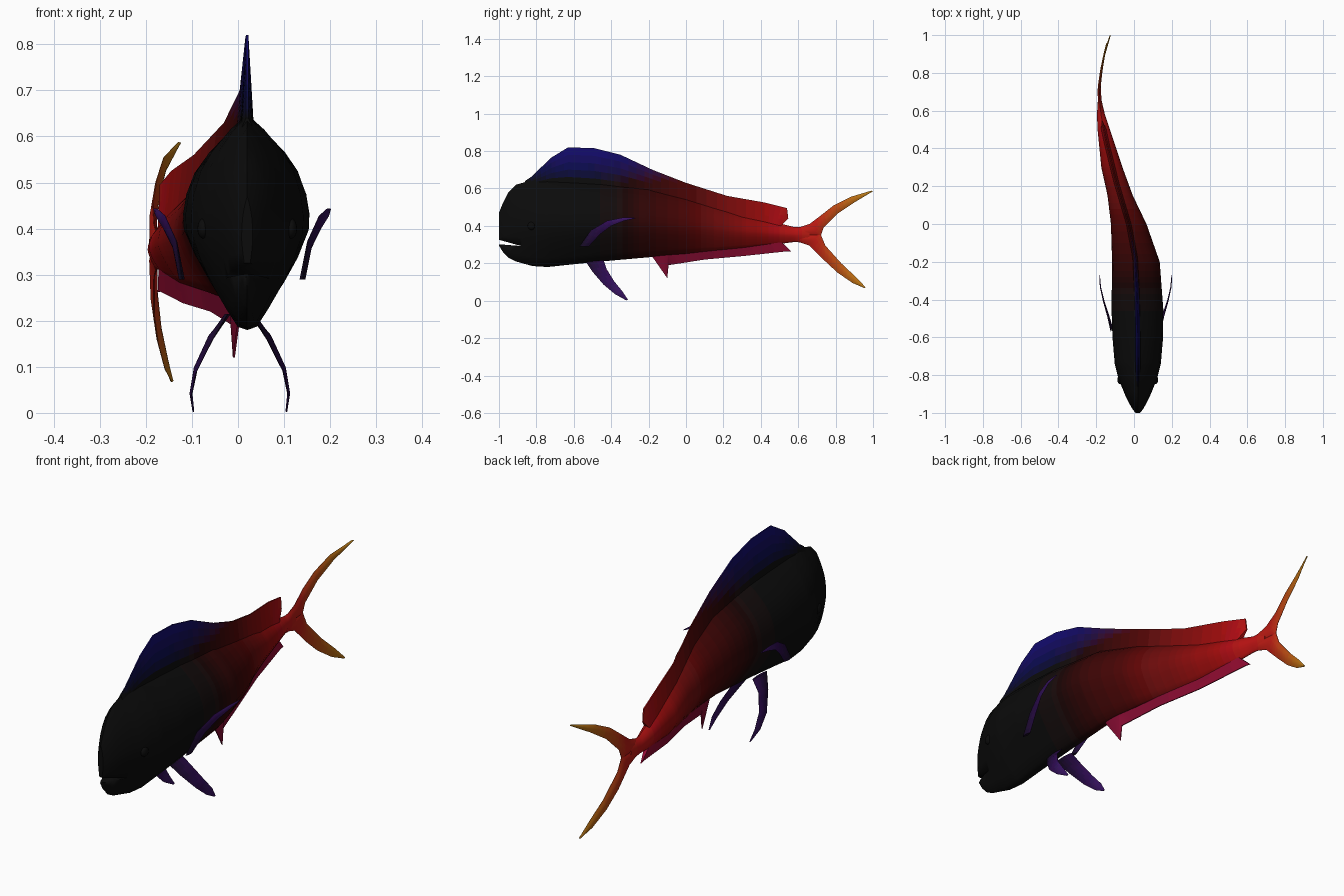
import bpy, bmesh, math
from mathutils import Vector

if "Cube" in bpy.data.objects:
    bpy.data.objects.remove(bpy.data.objects["Cube"])

MATS = {}


def material(c):
    """Shared material for a colour, rounded to a limited palette."""
    key = tuple(round(v ** (1 / 2.2) * 40) for v in c)
    if key not in MATS:
        m = bpy.data.materials.new("tint_%d_%d_%d" % key)
        m.diffuse_color = (*[(k / 40) ** 2.2 for k in key], 1)
        m.use_nodes = True
        m.node_tree.nodes["Principled BSDF"].inputs["Base Color"].default_value = m.diffuse_color
        MATS[key] = m
    return MATS[key]


def table(rows, t):
    """Linear interpolation in rows of (t, values...)."""
    if t <= rows[0][0]:
        return rows[0][1:]
    for a, b in zip(rows, rows[1:]):
        if t <= b[0]:
            f = (t - a[0]) / (b[0] - a[0])
            return [p + (q - p) * f for p, q in zip(a[1:], b[1:])]
    return rows[-1][1:]


def mix(a, b, f):
    f = max(0, min(1, f))
    return [p + (q - p) * f for p, q in zip(a, b)]


# Colour gradients
FLAME = [(-0.5, .003, .003, .003), (-0.3, .012, .002, .002), (0, .075, .002, .002),
         (0.3, .25, .003, .003), (0.55, .48, .005, .006), (0.7, .5, .012, .005),
         (0.82, .48, .08, .005), (1.0, .5, .24, .01)]
BLUE, PURPLE, CRIMSON = (.006, .004, .15), (.035, .005, .11), (.25, .004, .04)


def skin(p):
    return table(FLAME, p.y)


def dorsal_tint(p):
    return mix(skin(p), BLUE, (p.z - .64) / .15 if p.y < 0 else 0)


def anal_tint(p):
    return mix(skin(p), CRIMSON, .8)


def loft(name, rings, tint):
    """Skin closed rings, cap the ends, colour each face and smooth it."""
    bm = bmesh.new()
    vr = [[bm.verts.new(p) for p in r] for r in rings]
    n = len(vr[0])
    for a, b in zip(vr, vr[1:]):
        for i in range(n):
            bm.faces.new((a[i], a[(i + 1) % n], b[(i + 1) % n], b[i]))
    bm.faces.new(vr[0])
    bm.faces.new(vr[-1])
    bmesh.ops.recalc_face_normals(bm, faces=bm.faces)
    me = bpy.data.meshes.new(name)
    slots = {}
    for f in bm.faces:
        m = material(tint(f.calc_center_median()))
        if m.name not in slots:
            slots[m.name] = len(slots)
            me.materials.append(m)
        f.material_index = slots[m.name]
    bm.to_mesh(me)
    bm.free()
    me.shade_smooth()
    me.set_sharp_from_angle(angle=math.radians(40))
    ob = bpy.data.objects.new(name, me)
    bpy.context.collection.objects.link(ob)
    return ob


def fin(name, pairs, thick, tint, lens=False, cuts=4, across=5):
    """Thin fin between matching inner and outer edge points."""
    pairs = [(Vector(a), Vector(b)) for a, b in pairs]
    rows = []
    for (a, b), (c, d) in zip(pairs, pairs[1:]):
        rows += [(a.lerp(c, i / cuts), b.lerp(d, i / cuts)) for i in range(cuts)]
    rows.append(pairs[-1])
    rings = []
    for k, (inner, outer) in enumerate(rows):
        taper = 1 - .7 * k / (len(rows) - 1) if lens else 1
        side = []
        for i in range(across + 1):
            s = i / across
            w = math.sin(math.pi * s) + .1 if lens else 1.1 - .9 * s
            side.append((inner.lerp(outer, s), Vector((thick * taper * w, 0, 0))))
        rings.append([p + o for p, o in side] + [p - o for p, o in reversed(side)])
    return loft(name, rings, tint)


# Body stations: y, centre x, half width, top z, bottom z
BODY = [(-1, .02, .012, .47, .295), (-.98, .02, .028, .52, .262), (-.95, .02, .045, .58, .23),
        (-.91, .02, .065, .62, .21), (-.82, .02, .102, .645, .185), (-.74, .02, .122, .648, .18),
        (-.6, .02, .134, .64, .195), (-.45, .018, .137, .63, .21), (-.2, .01, .126, .6, .232),
        (0, -.028, .094, .55, .25), (.15, -.073, .067, .505, .265), (.3, -.117, .056, .46, .28),
        (.5, -.16, .033, .413, .303), (.58, -.175, .021, .393, .314), (.66, -.182, .009, .395, .308)]
SPINE = [r[:2] for r in BODY] + [(.72, -.185), (.85, -.168), (.96, -.143), (1, -.125)]
SECTION = [(0, 1), (.3, .93), (.62, .83), (.82, .74), (.95, .63), (1, .53), (.99, .45),
           (.82, .32), (.6, .2), (.38, .1), (.17, .015), (0, 0)]
OUTLINE = SECTION + [(-x, z) for x, z in SECTION[-2:0:-1]]

ys = sorted({r[0] for r in BODY} | {round(-.97 + .03 * i, 3) for i in range(54)})
rings = []
for y in ys:
    cx, hw, top, bot = table(BODY, y)
    rings.append([(cx + hw * u, y, bot + (top - bot) * v) for u, v in OUTLINE])
body = loft("body", rings, skin)

# Mouth slit
slit = [(-1.03, .334), (-1.03, .304), (-.88, .292)]
cutter = loft("mouth_cutter", [[(x, y, z) for y, z in slit] for x in (-.2, .25)], skin)
cutter.hide_render = True
cutter.hide_viewport = True
cut = body.modifiers.new("mouth", 'BOOLEAN')
cut.object = cutter
cut.operation = 'DIFFERENCE'
cut.solver = 'EXACT'

# Eyes
for label, s in (("left", -1), ("right", 1)):
    bpy.ops.mesh.primitive_uv_sphere_add(segments=16, ring_count=8, radius=.022,
                                         location=(.02 + s * .095, -.825, .4))
    eye = bpy.context.object
    eye.name = label + "_eye"
    eye.scale.x = .6
    eye.data.shade_smooth()
    eye.data.materials.append(material((.003, .003, .003)))


def on_spine(y, z):
    return (table(SPINE, y)[0], y, z)


# Dorsal fin
crest = [(-.86, .64), (-.83, .66), (-.72, .765), (-.63, .82), (-.49, .815), (-.35, .78),
         (-.18, .70), (0, .63), (.22, .56), (.42, .525), (.54, .495), (.547, .44)]
fin("dorsal_fin", [(on_spine(min(y, .5), table(BODY, min(y, .5))[2] - .02), on_spine(y, z))
                   for y, z in crest], .013, dorsal_tint)

# Anal fin
keel = [(-.18, .235), (-.1, .12), (-.093, .19), (.1, .22), (.3, .238), (.54, .264), (.565, .262)]
fin("anal_fin", [(on_spine(min(y, .5), table(BODY, min(y, .5))[3] + .02), on_spine(y, z))
                 for y, z in keel], .011, anal_tint)

# Tail lobes: inner point, outer point
upper = [(.6, .345, .6, .39), (.72, .345, .66, .41), (.735, .39, .72, .455),
         (.81, .465, .79, .51), (.9, .525, .88, .555), (1, .585, .99, .588)]
lower = [(.6, .355, .6, .315), (.72, .355, .66, .295), (.745, .295, .74, .215),
         (.83, .2, .81, .15), (.91, .125, .89, .095), (.96, .072, .955, .067)]
for name, lobe in (("upper_tail_lobe", upper), ("lower_tail_lobe", lower)):
    fin(name, [(on_spine(a, b), on_spine(c, d)) for a, b, c, d in lobe], .01, skin, lens=True)

# Paired fins: inner edge, outer edge
pectoral = [((.14, -.52, .29), (.14, -.57, .29)), ((.158, -.46, .355), (.152, -.51, .375)),
            ((.18, -.4, .4), (.176, -.42, .428)), ((.197, -.33, .427), (.194, -.34, .444)),
            ((.2, -.27, .44), (.2, -.275, .444))]
pelvic = [((.03, -.44, .215), (.03, -.54, .215)), ((.07, -.425, .17), (.065, -.5, .155)),
          ((.1, -.385, .105), (.1, -.44, .085)), ((.11, -.34, .05), (.11, -.38, .035)),
          ((.105, -.31, .005), (.105, -.32, .002))]
for name, pairs, mid, start, reach in (("pectoral_fin", pectoral, .009, -.57, .2),
                                       ("pelvic_fin", pelvic, .004, -.54, .17)):
    def tint(p, start=start, reach=reach):
        return mix((.006, .003, .01), PURPLE, (p.y - start) / reach)
    fin("right_" + name, pairs, .006, tint, lens=True)
    fin("left_" + name, [[(2 * mid - x, y, z) for x, y, z in pr] for pr in pairs],
        .006, tint, lens=True)
